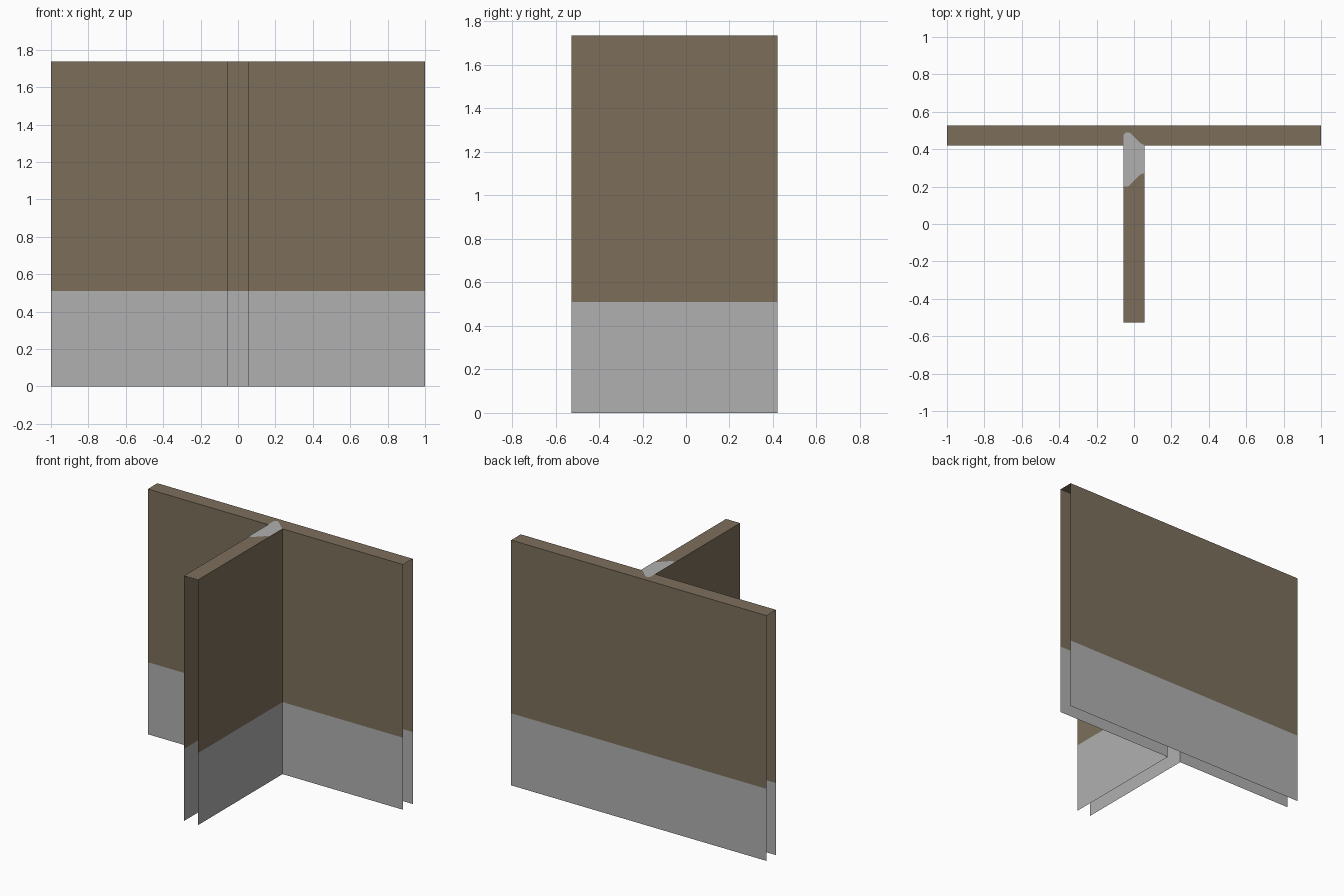
import bpy

if "Cube" in bpy.data.objects:
    bpy.data.objects.remove(bpy.data.objects["Cube"])


def make_material(name, rgb):
    mat = bpy.data.materials.new(name)
    mat.diffuse_color = (*rgb, 1.0)
    mat.use_nodes = True
    mat.node_tree.nodes["Principled BSDF"].inputs["Base Color"].default_value = mat.diffuse_color
    return mat


BROWN = make_material("earth brown", (0.202, 0.159, 0.105))
GREY = make_material("stone grey", (0.434, 0.434, 0.434))

# Main dimensions
HEIGHT = 1.736   # wall top
SPLIT = 0.51     # grey base / brown upper boundary
HALF = 0.055     # half the stem thickness
BACK, INNER, FRONT = 0.527, 0.42, -0.527


def make_object(name, verts, faces, colours):
    mesh = bpy.data.meshes.new(name)
    mesh.from_pydata(verts, [], faces)
    mesh.materials.append(BROWN)
    mesh.materials.append(GREY)
    for poly, colour in zip(mesh.polygons, colours):
        poly.material_index = colour
    mesh.update()
    obj = bpy.data.objects.new(name, mesh)
    bpy.context.collection.objects.link(obj)
    return obj


def side_sheet(name, path):
    """Open vertical sheet along a path: grey base band, brown upper band."""
    verts = [(x, y, z) for z in (0, SPLIT, HEIGHT) for x, y in path]
    n = len(path)
    faces, colours = [], []
    for row in range(2):
        for i in range(n - 1):
            a = row * n + i
            faces.append((a, a + 1, a + 1 + n, a + n))
            colours.append(1 - row)
    return make_object(name, verts, faces, colours)


def flat_sheet(name, outline, z, colour):
    verts = [(x, y, z) for x, y in outline]
    return make_object(name, verts, [tuple(range(len(outline)))], [colour])


# Wall sides: hollow T, open at the three ends and underneath
side_sheet("back_side", [(1, BACK), (-1, BACK)])
side_sheet("left_inner_corner", [(-1, INNER), (-HALF, INNER), (-HALF, FRONT)])
side_sheet("right_inner_corner", [(HALF, FRONT), (HALF, INNER), (1, INNER)])

# T-shaped top
flat_sheet("wall_top", [
    (-HALF, FRONT), (HALF, FRONT), (HALF, INNER), (1, INNER),
    (1, BACK), (-1, BACK), (-1, INNER), (-HALF, INNER)], HEIGHT, 0)

# Grey patch on the top near the junction
flat_sheet("top_patch", [
    (-HALF, 0.20), (-0.03, 0.20), (0.035, 0.265), (HALF, 0.272),
    (HALF, 0.422), (0.035, 0.432), (-0.025, 0.49), (-0.042, 0.49),
    (-HALF, 0.478)], HEIGHT + 0.003, 1)
